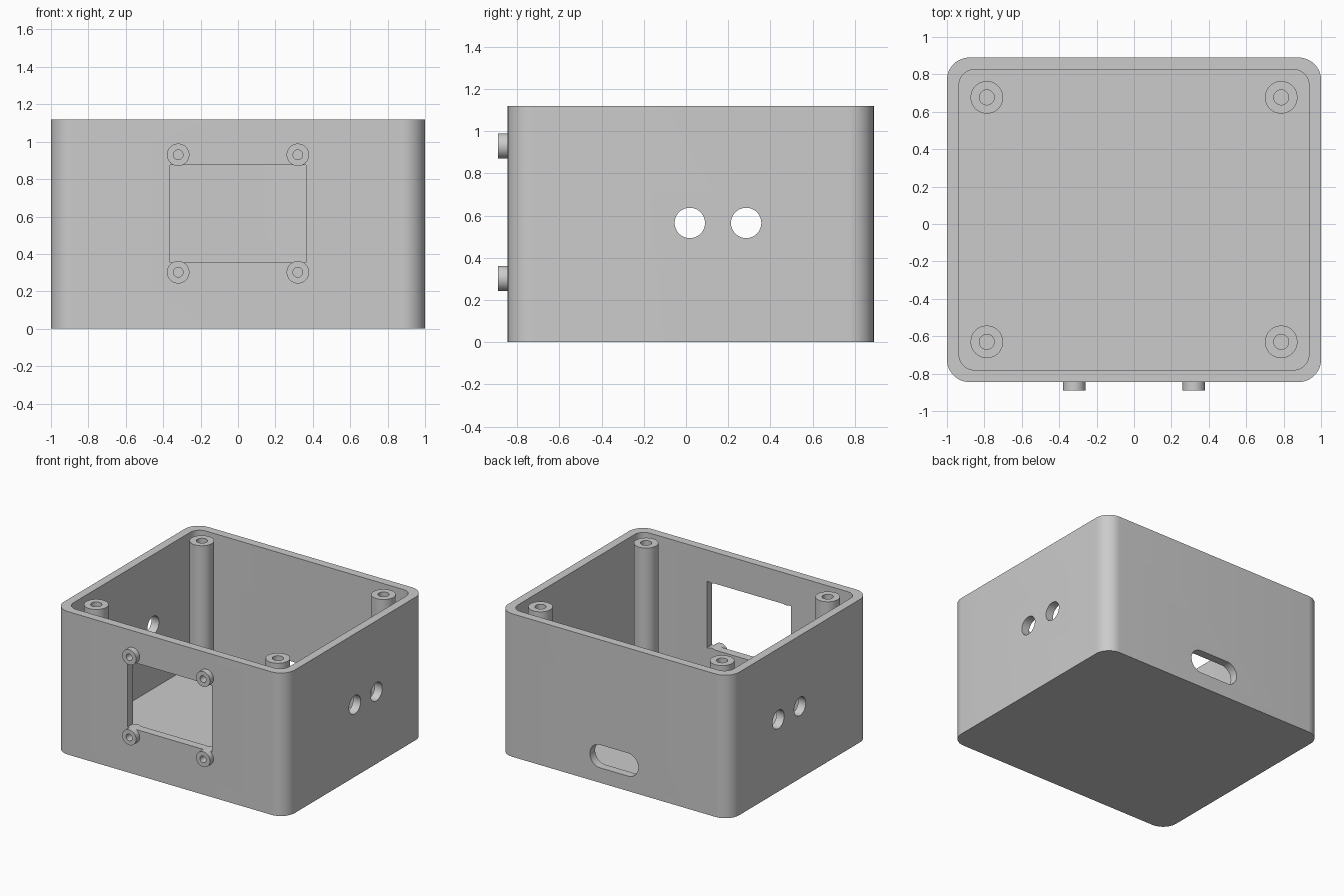
import bpy
import bmesh
import math

cube = bpy.data.objects.get("Cube")
if cube:
    bpy.data.objects.remove(cube, do_unlink=True)

grey = bpy.data.materials.new("plain grey")
grey.use_nodes = True
COLOUR = (0.6, 0.6, 0.6, 1)
grey.diffuse_color = COLOUR
grey.node_tree.nodes["Principled BSDF"].inputs["Base Color"].default_value = COLOUR

# Maps outline (u, v) and depth w to model axes
AXES = {
    "x": lambda u, v, w: (w, u, v),
    "y": lambda u, v, w: (u, w, v),
    "z": lambda u, v, w: (u, v, w),
}


def prism(name, axis, centre, size, radius, start, end, seg=12):
    """Extruded rounded rectangle; a full radius gives a circle or slot."""
    outline = []
    for i, (su, sv) in enumerate([(1, 1), (-1, 1), (-1, -1), (1, -1)]):
        for k in range(seg + 1):
            a = math.pi / 2 * (i + k / seg)
            outline.append((centre[0] + su * (size[0] / 2 - radius) + radius * math.cos(a),
                            centre[1] + sv * (size[1] / 2 - radius) + radius * math.sin(a)))
    bm = bmesh.new()
    rings = [[bm.verts.new(AXES[axis](u, v, w)) for u, v in outline] for w in (start, end)]
    n = len(outline)
    for i in range(n):
        j = (i + 1) % n
        bm.faces.new((rings[0][i], rings[0][j], rings[1][j], rings[1][i]))
    bm.faces.new(rings[0])
    bm.faces.new(rings[1])
    bmesh.ops.remove_doubles(bm, verts=bm.verts[:], dist=1e-5)
    bmesh.ops.recalc_face_normals(bm, faces=bm.faces[:])
    mesh = bpy.data.meshes.new(name)
    bm.to_mesh(mesh)
    bm.free()
    mesh.materials.append(grey)
    obj = bpy.data.objects.new(name, mesh)
    bpy.context.collection.objects.link(obj)
    return obj


def cylinder(name, axis, centre, radius, start, end):
    return prism(name, axis, centre, (2 * radius, 2 * radius), radius, start, end)


def activate(obj):
    bpy.ops.object.select_all(action="DESELECT")
    obj.select_set(True)
    bpy.context.view_layer.objects.active = obj


def cut(target, cutter):
    cutter.hide_render = True
    activate(target)
    mod = target.modifiers.new("cut", "BOOLEAN")
    mod.operation = "DIFFERENCE"
    mod.solver = "EXACT"
    mod.object = cutter
    bpy.ops.object.modifier_apply(modifier=mod.name)
    bpy.data.objects.remove(cutter, do_unlink=True)


def finish(obj):
    activate(obj)
    bpy.ops.object.shade_smooth_by_angle(angle=math.radians(30))


HEIGHT, FLOOR, WALL = 1.12, 0.07, 0.065
FRONT, BACK = -0.845, 0.89
MID_Y, DEPTH = (FRONT + BACK) / 2, BACK - FRONT

# Open box with rounded corners
box = prism("enclosure_box", "z", (0, MID_Y), (2, DEPTH), 0.12, 0, HEIGHT)
cut(box, prism("cavity", "z", (0, MID_Y), (2 - 2 * WALL, DEPTH - 2 * WALL), 0.08,
               FLOOR, HEIGHT + 0.2))

# Display window in the front wall
cut(box, prism("window", "y", (0, 0.615), (0.73, 0.52), 0.001, FRONT - 0.1, FRONT + 0.2, 1))

# Cable slot in the back wall
cut(box, prism("slot", "y", (0, 0.207), (0.42, 0.18), 0.09, BACK - 0.2, BACK + 0.1))

# Paired holes through both side walls
for y in (0.018, 0.285):
    cut(box, cylinder("side_hole", "x", (y, 0.565), 0.072, -1.2, 1.2))

# Screw bosses around the window, set into the front wall
for x in (-0.32, 0.32):
    for z in (0.302, 0.93):
        cut(box, cylinder("boss_seat", "y", (x, z), 0.0585, FRONT - 0.1, FRONT + 0.1))
        boss = cylinder("window_boss", "y", (x, z), 0.06, -0.89, FRONT + WALL)
        cut(boss, cylinder("boss_hole", "y", (x, z), 0.026, -1, -0.81))
        finish(boss)

# Corner posts for the lid screws
for x in (-0.787, 0.787):
    for y in (-0.63, 0.677):
        post = cylinder("corner_post", "z", (x, y), 0.087, FLOOR - 0.02, HEIGHT)
        cut(post, cylinder("post_hole", "z", (x, y), 0.04, HEIGHT - 0.35, HEIGHT + 0.1))
        finish(post)

finish(box)
